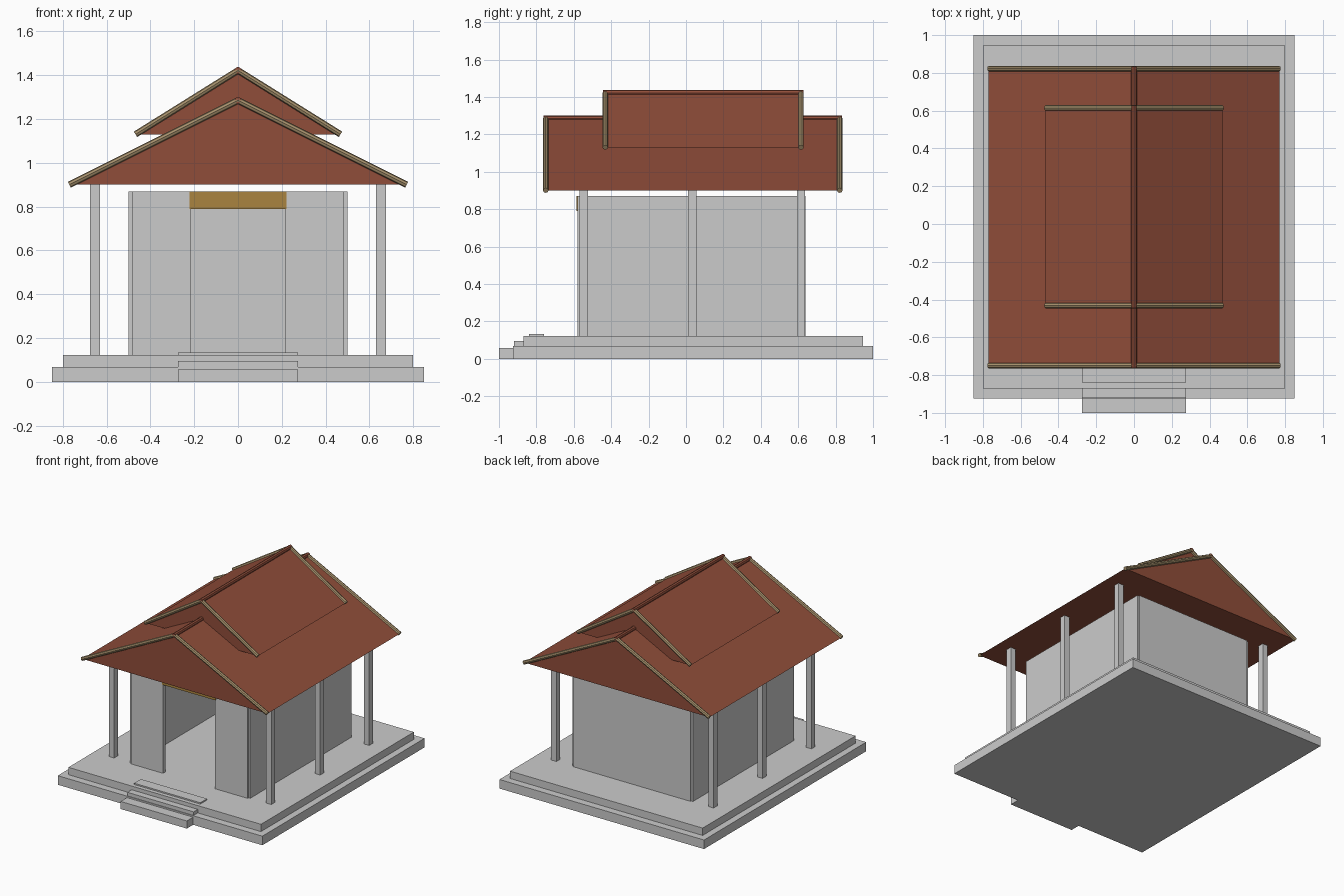
import bpy, bmesh
from mathutils import Vector

if "Cube" in bpy.data.objects:
    bpy.data.objects.remove(bpy.data.objects["Cube"])


def material(name, rgb):
    m = bpy.data.materials.new(name)
    m.diffuse_color = (*rgb, 1)
    m.use_nodes = True
    m.node_tree.nodes["Principled BSDF"].inputs["Base Color"].default_value = m.diffuse_color
    return m


RED = material("roof_red", (0.28, 0.075, 0.042))
TAN = material("trim_tan", (0.38, 0.28, 0.15))
GOLD = material("gold", (0.40, 0.23, 0.05))


def finish(name, bm, mat=None):
    bmesh.ops.recalc_face_normals(bm, faces=bm.faces)
    me = bpy.data.meshes.new(name)
    bm.to_mesh(me)
    bm.free()
    ob = bpy.data.objects.new(name, me)
    bpy.context.collection.objects.link(ob)
    if mat:
        me.materials.append(mat)
    return ob


def box(name, x0, x1, y0, y1, z0, z1, mat=None):
    bm = bmesh.new()
    bmesh.ops.create_cube(bm, size=1)
    bmesh.ops.scale(bm, vec=(x1 - x0, y1 - y0, z1 - z0), verts=bm.verts)
    bmesh.ops.translate(bm, vec=((x0 + x1) / 2, (y0 + y1) / 2, (z0 + z1) / 2), verts=bm.verts)
    return finish(name, bm, mat)


def gable_prism(name, half, y0, y1, z0, z1, mat):
    bm = bmesh.new()
    face = bm.faces.new([bm.verts.new(p) for p in ((-half, y0, z0), (half, y0, z0), (0, y0, z1))])
    ext = bmesh.ops.extrude_face_region(bm, geom=[face], use_keep_orig=True)["geom"]
    bmesh.ops.translate(bm, vec=(0, y1 - y0, 0),
                        verts=[v for v in ext if isinstance(v, bmesh.types.BMVert)])
    return finish(name, bm, mat)


def pole(name, a, b, r, mat, sides=8):
    a, b = Vector(a), Vector(b)
    bm = bmesh.new()
    bmesh.ops.create_cone(bm, cap_ends=True, segments=sides, radius1=r, radius2=r, depth=(b - a).length)
    ob = finish(name, bm, mat)
    ob.location = (a + b) / 2
    ob.rotation_mode = 'QUATERNION'
    ob.rotation_quaternion = (b - a).to_track_quat('Z', 'Y')
    return ob


# Stepped plinth
box("lower_plinth", -0.85, 0.85, -0.925, 1.0, 0, 0.068)
box("upper_plinth", -0.80, 0.80, -0.87, 0.945, 0.068, 0.123)

# Entrance steps
for i, (y, top) in enumerate(((-1.0, 0.057), (-0.92, 0.095), (-0.84, 0.133))):
    box(f"step_{i + 1}", -0.275, 0.275, y, y + 0.08, 0, top)

# Hall walls with an open doorway in front
box("back_wall", -0.485, 0.485, 0.61, 0.64, 0.123, 0.87)
for side, s in (("left", -1), ("right", 1)):
    xs = sorted((s * 0.47, s * 0.5))
    box(f"{side}_wall", *xs, -0.57, 0.632, 0.123, 0.87)
    xs = sorted((s * 0.217, s * 0.485))
    box(f"{side}_front_wall", *xs, -0.58, -0.55, 0.123, 0.87)
box("door_lintel", -0.222, 0.222, -0.585, -0.56, 0.79, 0.87, GOLD)

# Veranda columns
for side, s in (("left", -1), ("right", 1)):
    for i, y in enumerate((-0.547, 0.033, 0.615)):
        x = s * 0.653
        box(f"{side}_column_{i + 1}", x - 0.022, x + 0.022, y - 0.022, y + 0.022, 0.123, 0.9)

# Two stacked gable roofs with verge poles and ridge poles
for tier, half, y0, y1, z0, z1 in (("lower", 0.77, -0.75, 0.822, 0.9, 1.285),
                                   ("upper", 0.468, -0.432, 0.615, 1.13, 1.422)):
    gable_prism(f"{tier}_roof", half, y0, y1, z0, z1, RED)
    pole(f"{tier}_ridge", (0, y0 - 0.012, z1), (0, y1 + 0.012, z1), 0.016, RED)
    for end, y in (("front", y0), ("back", y1)):
        for side, s in (("left", -1), ("right", 1)):
            pole(f"{tier}_{end}_{side}_verge", (s * half, y, z0), (0, y, z1), 0.0145, TAN)
